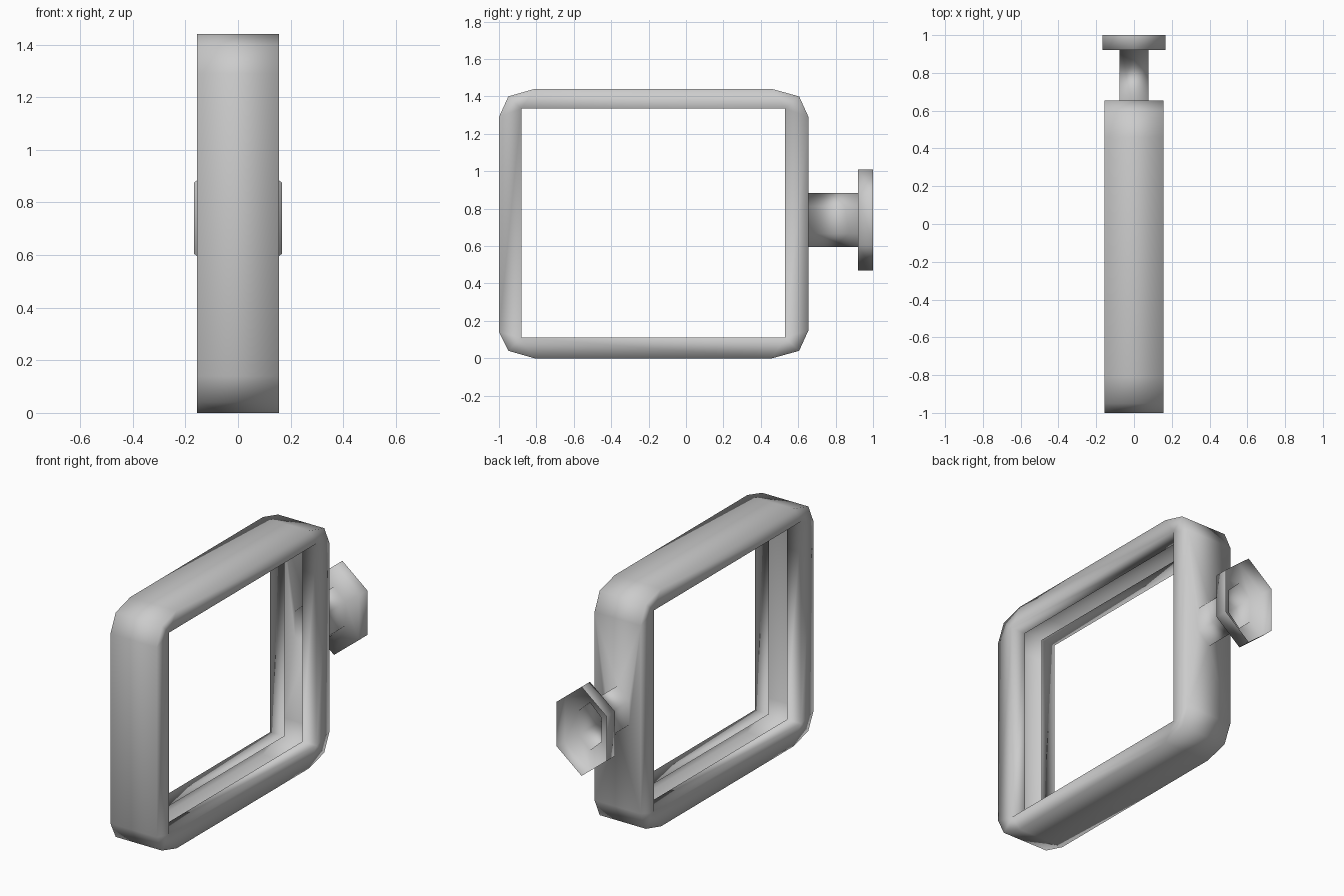
import bpy, bmesh

if "Cube" in bpy.data.objects:
    bpy.data.objects.remove(bpy.data.objects["Cube"])

bm = bmesh.new()
W, SLOT = 0.155, 0.06          # half width of the band, half width of the inner slot
ZC = 0.74                      # height of the knob axis


def loop(points):
    return [bm.verts.new(p) for p in points]


def bridge(a, b):
    n = len(a)
    for i in range(n):
        j = (i + 1) % n
        quad = []
        for v in (a[i], a[j], b[j], b[i]):
            if v not in quad:
                quad.append(v)
        if len(quad) > 2:
            bm.faces.new(quad)


# outer outline (chamfered rectangle), three points per corner, in y, z
OUTER = [(0.65, 0.15), (0.655, 0), (0, 0)]
OUTER = [(0.46, 0.0), (0.605, 0.04), (0.655, 0.15),
         (0.655, 1.29), (0.605, 1.40), (0.46, 1.44),
         (-0.81, 1.44), (-0.95, 1.40), (-1.0, 1.29),
         (-1.0, 0.14), (-0.95, 0.04), (-0.81, 0.0)]
INNER = [(0.53, 0.11), (0.53, 1.335), (-0.88, 1.335), (-0.88, 0.11)]


def outer(x):
    return loop([(x, y, z) for y, z in OUTER])


def inner(x):
    # each square corner serves three outline points
    return [v for v in loop([(x, y, z) for y, z in INNER]) for _ in range(3)]


def hexagon(y, rx, rz):
    return loop([(sx * rx, y, ZC + sz * rz) for sx, sz in
                 ((0, 1), (1, 0.5), (1, -0.5), (0, -1), (-1, -0.5), (-1, 0.5))])


# hollow band: lip, side wall, outer wall, side wall, lip
rings = [inner(SLOT), inner(W), outer(W), outer(-W), inner(-W), inner(-SLOT)]
for a, b in zip(rings, rings[1:]):
    bridge(a, b)

# open the back wall and fit the hexagonal neck into it
rb, rt, lb, lt = rings[2][2], rings[2][3], rings[3][2], rings[3][3]
wall = next(f for f in bm.faces if set(f.verts) == {rb, rt, lb, lt})
bmesh.ops.delete(bm, geom=[wall], context='FACES_ONLY')
neck = hexagon(0.655, 0.077, 0.145)
for face in ((rt, lt, neck[0]), (rb, neck[3], lb),
             (rt, neck[0], neck[1]), (rt, neck[1], neck[2], rb), (rb, neck[2], neck[3]),
             (lt, neck[5], neck[0]), (lt, lb, neck[4], neck[5]), (lb, neck[3], neck[4])):
    bm.faces.new(face)

# neck, flange and open rim of the knob
knob = [neck, hexagon(0.92, 0.077, 0.145), hexagon(0.92, 0.167, 0.27), hexagon(1.0, 0.167, 0.27)]
for a, b in zip(knob, knob[1:]):
    bridge(a, b)

bmesh.ops.recalc_face_normals(bm, faces=bm.faces[:])
for f in bm.faces:
    f.smooth = True
mesh = bpy.data.meshes.new("band_with_knob")
bm.to_mesh(mesh)
bm.free()
bpy.context.collection.objects.link(bpy.data.objects.new("band_with_knob", mesh))
